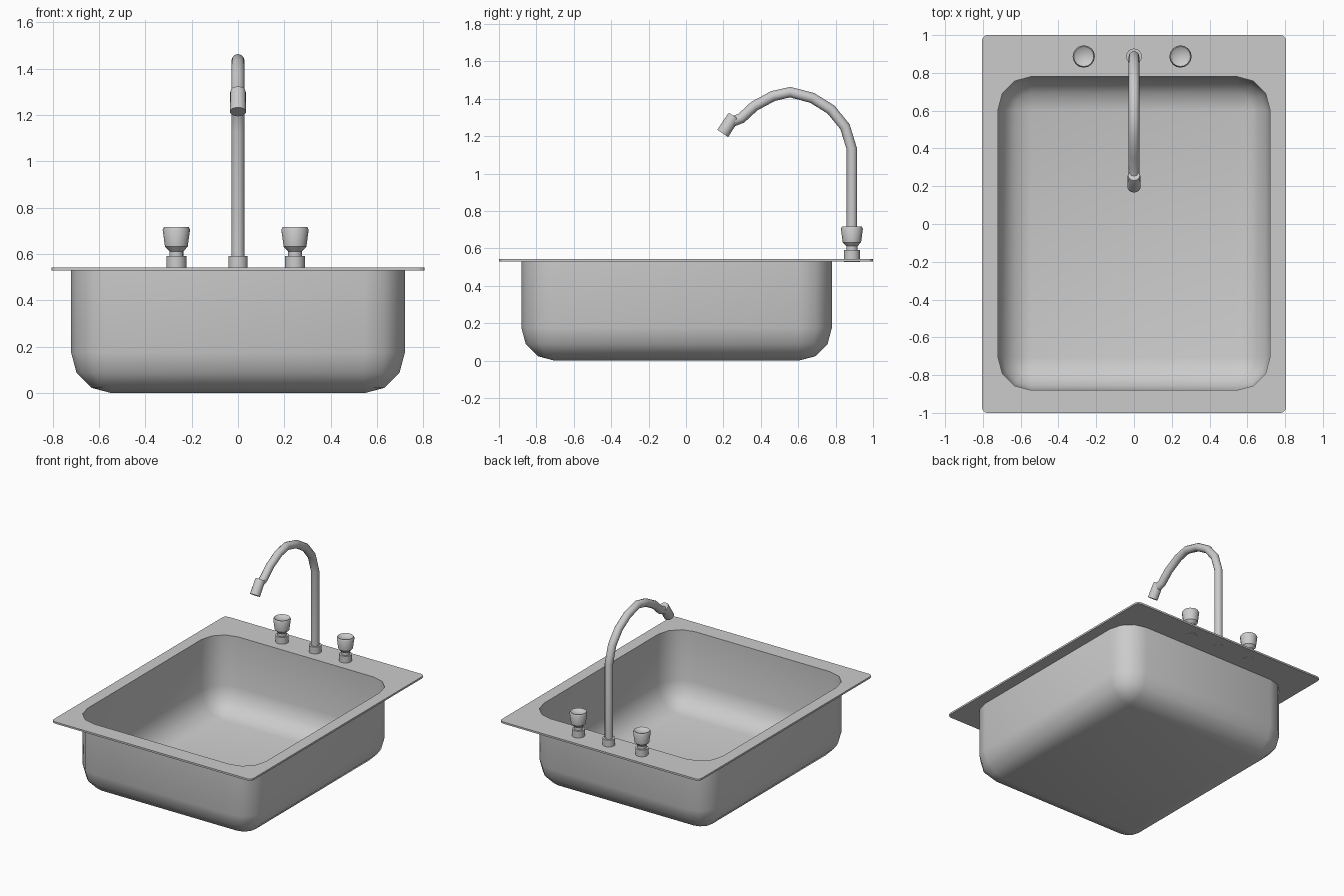
import bpy, bmesh, math
from mathutils import Vector

if "Cube" in bpy.data.objects:
    bpy.data.objects.remove(bpy.data.objects["Cube"])


def finish(bm, name, angle=50, recalc=True):
    bmesh.ops.remove_doubles(bm, verts=bm.verts, dist=1e-5)
    if recalc:
        bmesh.ops.recalc_face_normals(bm, faces=bm.faces)
    me = bpy.data.meshes.new(name)
    bm.to_mesh(me)
    bm.free()
    ob = bpy.data.objects.new(name, me)
    bpy.context.collection.objects.link(ob)
    bpy.ops.object.select_all(action='DESELECT')
    ob.select_set(True)
    bpy.context.view_layer.objects.active = ob
    bpy.ops.object.shade_smooth_by_angle(angle=math.radians(angle))
    return ob


def rounded_loop(bm, hx, hy, cy, r, z, seg=3):
    vs = []
    for q, (sx, sy) in enumerate([(1, 1), (-1, 1), (-1, -1), (1, -1)]):
        for i in range(seg + 1):
            a = math.pi / 2 * (q + i / seg)
            vs.append(bm.verts.new((sx * (hx - r) + r * math.cos(a),
                                    cy + sy * (hy - r) + r * math.sin(a), z)))
    return vs


def bridge(bm, a, b):
    n = len(a)
    for i in range(n):
        j = (i + 1) % n
        bm.faces.new((a[i], a[j], b[j], b[i]))


def sweep(name, pts, x=0, sides=16, upright=False):
    """Round section along (y, z, radius) points; upright keeps rings level."""
    bm = bmesh.new()
    rings = []
    for i, (y, z, r) in enumerate(pts):
        p, n = pts[max(i - 1, 0)], pts[min(i + 1, len(pts) - 1)]
        t = Vector((0, 0, 1)) if upright else Vector((0, n[0] - p[0], n[1] - p[1])).normalized()
        side = Vector((1, 0, 0))
        up = t.cross(side)
        rings.append([bm.verts.new(Vector((x, y, z)) + r * (math.cos(a) * side + math.sin(a) * up))
                      for a in (2 * math.pi * k / sides for k in range(sides))])
    for a, b in zip(rings, rings[1:]):
        bridge(bm, a, b)
    bm.faces.new(rings[0])
    bm.faces.new(rings[-1])
    return finish(bm, name, 35)


TOP, UNDER = 0.542, 0.529
HX, HY, CY, R = 0.72, 0.83, -0.05, 0.175

# Flat rim with the basin opening
bm = bmesh.new()
loops = [rounded_loop(bm, HX, HY, CY, R, TOP), rounded_loop(bm, 0.805, 1.0, 0, 0.03, TOP),
         rounded_loop(bm, 0.805, 1.0, 0, 0.03, UNDER), rounded_loop(bm, HX, HY, CY, R, UNDER)]
for a, b in zip(loops, loops[1:]):
    bridge(bm, a, b)
finish(bm, "rim", 30)

# Basin: thin sheet with rounded corners and floor edge
bm = bmesh.new()
loops = [rounded_loop(bm, HX, HY, CY, R, TOP)]
for k in range(4):
    a = math.pi / 2 * k / 3
    d = R * (1 - math.cos(a))
    loops.append(rounded_loop(bm, HX - d, HY - d, CY, max(R - d, 0), R * (1 - math.sin(a))))
last = loops[-1]
for a, b in zip(loops, loops[1:]):
    bridge(bm, b, a)
bmesh.ops.remove_doubles(bm, verts=bm.verts, dist=1e-5)
floor_edges = [e for e in bm.edges if e.is_boundary and e.verts[0].co.z < 0.01]
bmesh.ops.contextual_create(bm, geom=floor_edges)
finish(bm, "basin", 60)

# Spout: collar, curved pipe and nozzle
Y = 0.887
sweep("spout_collar", [(Y, 0.528, 0.042), (Y, 0.591, 0.042)], upright=True)
path = [(Y, 0.56), (Y, 1.13), (0.85, 1.25), (0.775, 1.342), (0.675, 1.404), (0.557, 1.435),
        (0.465, 1.414), (0.365, 1.36), (0.295, 1.295), (0.24, 1.28 - 0.005)]
sweep("spout_pipe", [(y, z, 0.028) for y, z in path], sides=12)
sweep("spout_nozzle", [(0.257, 1.307, 0.031), (0.252, 1.299, 0.034), (0.196, 1.214, 0.035)])

# Tap handles with dished tops
knob = [(0.528, 0.043), (0.591, 0.043), (0.591, 0.03), (0.612, 0.03), (0.632, 0.049),
        (0.705, 0.059), (0.717, 0.053), (0.703, 0.03)]
for name, x in (("left_handle", -0.266), ("right_handle", 0.246)):
    sweep(name, [(Y, z, r) for z, r in knob], x, upright=True)
